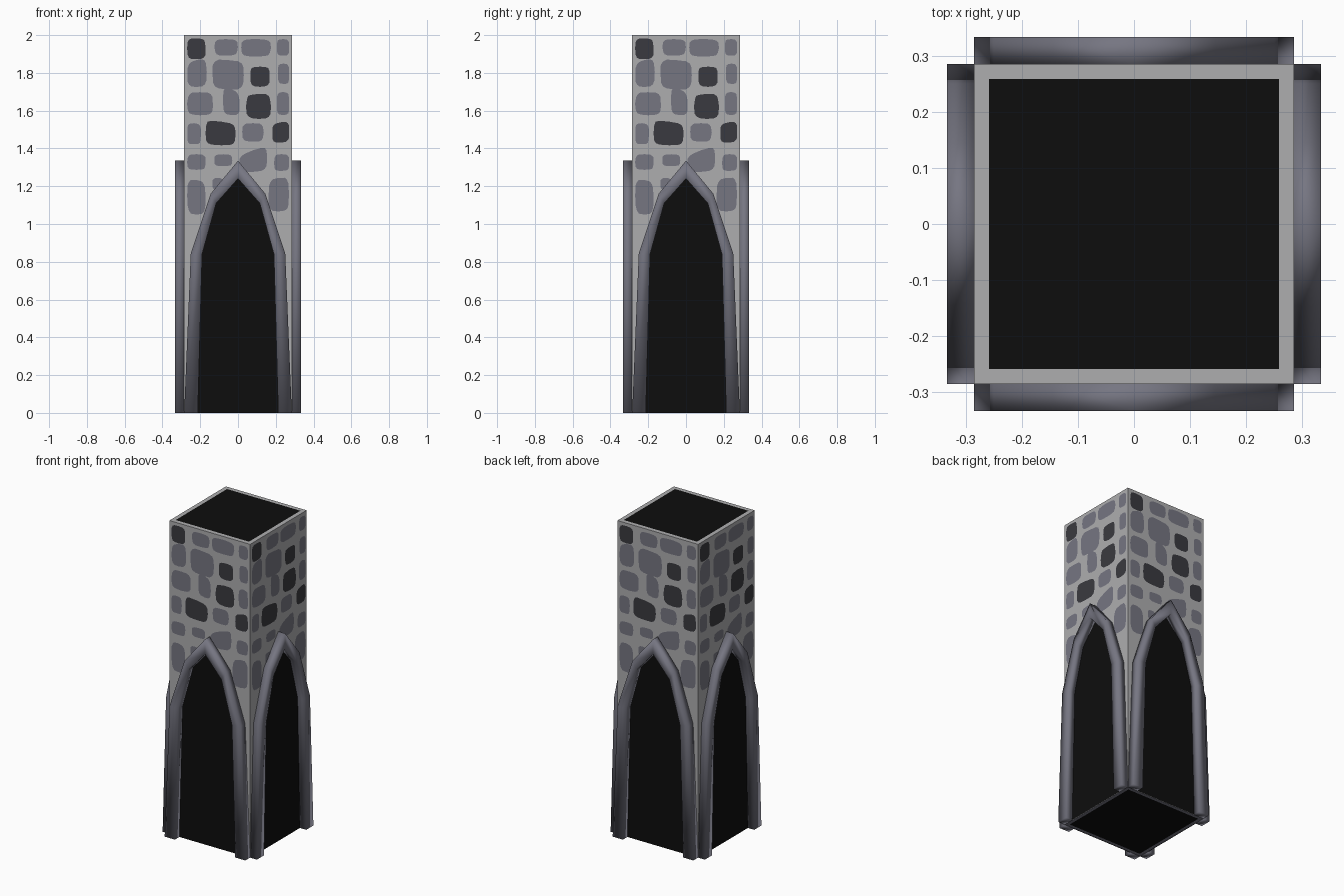
import bpy, bmesh, math, random
from mathutils import Matrix, Vector

if "Cube" in bpy.data.objects:
    bpy.data.objects.remove(bpy.data.objects["Cube"])

random.seed(4)
H = 0.285          # half width of the tower
OUT = 0.333        # front of the arch trim


def material(name, rgb):
    m = bpy.data.materials.new(name)
    m.diffuse_color = (*rgb, 1)
    m.use_nodes = True
    m.node_tree.nodes["Principled BSDF"].inputs["Base Color"].default_value = m.diffuse_color
    return m


MORTAR = material("light mortar", (0.42, 0.42, 0.43))
STONE = material("grey stone", (0.18, 0.18, 0.222))
DARK = material("dark stone", (0.042, 0.042, 0.05))
BLACK = material("black opening", (0.004, 0.004, 0.004))


def make(name, bm, mats, smooth=False):
    me = bpy.data.meshes.new(name)
    bm.to_mesh(me)
    bm.free()
    for m in mats:
        me.materials.append(m)
    for p in me.polygons:
        p.use_smooth = smooth
    ob = bpy.data.objects.new(name, me)
    bpy.context.collection.objects.link(ob)
    return ob


def on_side(k, u, d, z):
    return Matrix.Rotation(k * math.pi / 2, 3, 'Z') @ Vector((u, -d, z))


SIDES = ("front", "right", "back", "left")

# tower body with inset black top and bottom
bm = bmesh.new()
bmesh.ops.create_cube(bm, size=1, matrix=Matrix.Translation((0, 0, 1)) @ Matrix.Diagonal((2 * H, 2 * H, 2, 1)))
bm.normal_update()
for sign, rim in ((1, 0), (-1, 1)):
    cap = [f for f in bm.faces if f.normal.z * sign > 0.9][0]
    ring = bmesh.ops.inset_region(bm, faces=[cap], thickness=0.037 if sign > 0 else 0.03)
    for f in ring["faces"]:
        f.material_index = rim
    cap.material_index = 2
make("tower_body", bm, [MORTAR, STONE, BLACK])

# half arch outlines, mirrored to full paths
inner_half = [(0.213, 0), (0.19, 0.84), (0.115, 1.11), (0, 1.24)]
outer_half = [(0.285, 0), (0.25, 0.845), (0.145, 1.16), (0, 1.335)]


def full(half):
    return half + [(-x, z) for x, z in reversed(half[:-1])]


inner, outer = full(inner_half), full(outer_half)

# stones by row: left, right, bottom, top, dark flag, slant
stones = [
    (-.27, -.17, 1.87, 1.985, 1, 0), (-.125, 0, 1.89, 1.98, 0, 0), (.015, .175, 1.885, 1.98, 0, 0), (.205, .272, 1.89, 1.98, 0, 0),
    (-.27, -.165, 1.725, 1.87, 0, .2), (-.138, .035, 1.71, 1.87, 0, -.1), (.063, .17, 1.725, 1.835, 1, 0), (.21, .272, 1.74, 1.85, 0, 0),
    (-.27, -.13, 1.575, 1.70, 0, 0), (-.08, .01, 1.575, 1.715, 0, -.3), (.042, .175, 1.555, 1.69, 1, 0), (.205, .272, 1.575, 1.70, 0, 0),
    (-.27, -.195, 1.42, 1.535, 0, 0), (-.175, -.01, 1.415, 1.545, 1, -.15), (.02, .137, 1.435, 1.535, 0, 0), (.18, .272, 1.43, 1.54, 1, .1),
    (-.27, -.17, 1.285, 1.37, 0, 0), (-.127, -.03, 1.305, 1.37, 0, 0), (.005, .155, 1.275, 1.392, 0, .4), (.19, .272, 1.28, 1.37, 0, 0),
    (-.27, -.17, 1.05, 1.235, 0, -.1), (.16, .272, 1.065, 1.245, 0, .1), (-.135, -.08, 1.18, 1.245, 0, 0),
]
stone_outlines = []
for l, r, b, t, dark, slant in stones:
    pts = []
    for i in range(16):
        a = 2 * math.pi * i / 16
        c, s = math.cos(a), math.sin(a)
        w = random.uniform(0.95, 1.0)
        px = math.copysign(abs(c) ** 0.55, c) * w
        pz = math.copysign(abs(s) ** 0.55, s) * w
        x = (l + r) / 2 + px * (r - l) / 2
        z = (b + t) / 2 + pz * (t - b) / 2 + slant * px * pz * 0.03 + slant * px * 0.04
        pts.append((x, z))
    stone_outlines.append((pts, dark))

for k, side in enumerate(SIDES):
    # black arch opening
    bm = bmesh.new()
    bm.faces.new([bm.verts.new(on_side(k, x, H + 0.003, z)) for x, z in inner])
    make(side + "_opening", bm, [BLACK])

    # painted stones
    bm = bmesh.new()
    for pts, dark in stone_outlines:
        f = bm.faces.new([bm.verts.new(on_side(k, x, H + 0.002, z)) for x, z in pts])
        f.material_index = dark
    make(side + "_stones", bm, [STONE, DARK])

    # pointed arch trim: rectangular section swept along the outline
    bm = bmesh.new()
    rings = []
    for (xi, zi), (xo, zo) in zip(inner, outer):
        rings.append([bm.verts.new(on_side(k, x, d, z)) for x, d, z in
                      ((xi, H, zi), (xi, OUT, zi), (xo, OUT, zo), (xo, H, zo))])
    for a, b in zip(rings, rings[1:]):
        for i in range(4):
            j = (i + 1) % 4
            bm.faces.new((a[i], a[j], b[j], b[i]))
    bm.faces.new(rings[0])
    bm.faces.new(rings[-1])
    bmesh.ops.recalc_face_normals(bm, faces=bm.faces)
    make(side + "_arch_trim", bm, [STONE], smooth=True)
